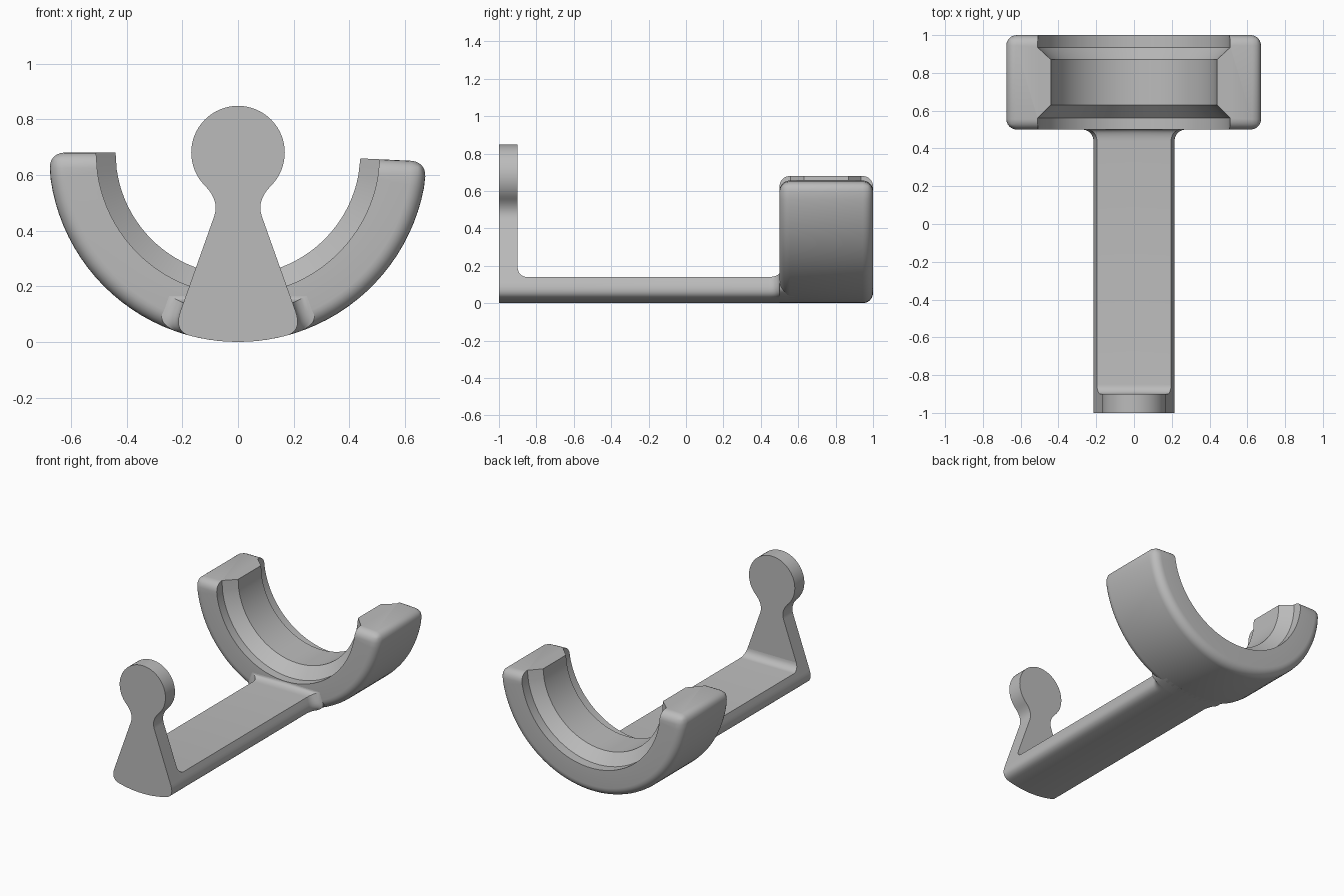
import bpy, bmesh
from math import sin, cos, pi, radians, sqrt, atan2
from mathutils import Vector

cube = bpy.data.objects.get("Cube")
if cube:
    bpy.data.objects.remove(cube)

R = 0.68          # outer radius of the cradle, also its centre height
TAPER = 0.356     # inward lean of the arm and plate sides

grey = bpy.data.materials.new("plain_grey")
grey.use_nodes = True
grey.diffuse_color = (0.5, 0.5, 0.5, 1)
grey.node_tree.nodes["Principled BSDF"].inputs["Base Color"].default_value = (0.5, 0.5, 0.5, 1)


def finish(bm, name):
    bmesh.ops.recalc_face_normals(bm, faces=bm.faces)
    mesh = bpy.data.meshes.new(name)
    bm.to_mesh(mesh)
    bm.free()
    obj = bpy.data.objects.new(name, mesh)
    bpy.context.collection.objects.link(obj)
    mesh.materials.append(grey)
    bpy.ops.object.select_all(action='DESELECT')
    obj.select_set(True)
    bpy.context.view_layer.objects.active = obj
    bpy.ops.object.shade_smooth_by_angle(angle=radians(32))


def loft(bm, rings):
    """Skin a list of closed point loops and cap both ends."""
    loops = [[bm.verts.new(p) for p in ring] for ring in rings]
    n = len(loops[0])
    for a, b in zip(loops, loops[1:]):
        for i in range(n):
            j = (i + 1) % n
            bm.faces.new((a[i], a[j], b[j], b[i]))
    bm.faces.new(loops[0])
    bm.faces.new(loops[-1][::-1])
    return loops


def bezier(points, steps):
    out = []
    for k in range(1, steps + 1):
        t = k / steps
        pts = [Vector(p) for p in points]
        while len(pts) > 1:
            pts = [a.lerp(b, t) for a, b in zip(pts, pts[1:])]
        out.append(tuple(pts[0]))
    return out


def arc_z(x):
    return R - sqrt(R * R - x * x)


def lower_half(flare=0.0):
    """Right half of the rounded foot section, from the bottom centre up."""
    x0 = 0.165 + flare
    pts = [(x0 * k / 6, arc_z(x0 * k / 6)) for k in range(7)]
    z0 = pts[-1][1]
    return pts + bezier([pts[-1], (0.234 + flare, z0 + 0.0136 + 0.3 * flare),
                         (0.207 + flare, 0.11)], 8)


def mirrored(half, y):
    """Close a half outline that starts on the centre line."""
    left = [(-x, z) for x, z in reversed(half) if x > 1e-5]
    return [(x, y, z) for x, z in half + left]


# Cradle: stepped section swept through half a turn
section = [(0.5, R), (0.5, 0.51), (0.56, 0.51), (0.63, 0.44),
           (0.87, 0.44), (0.935, 0.51), (1.0, 0.51), (1.0, R)]
start, end, lead = radians(180), radians(357.3), radians(8)
STEPS = 44
angles = [start] + [start + lead + (end - start - 2 * lead) * k / STEPS
                    for k in range(STEPS + 1)] + [end]
bm = bmesh.new()
loops = loft(bm, [[(r * cos(a), y, R + r * sin(a)) for y, r in section] for a in angles])
# Round the outer rims and the outer edges of both ends
pairs = [(a[i], b[i]) for a, b in zip(loops, loops[1:]) for i in (0, 7)]
pairs += [(tip[i], tip[j]) for tip in (loops[0], loops[-1]) for i, j in ((0, 1), (6, 7), (7, 0))]
bmesh.ops.bevel(bm, geom=[bm.edges.get(p) for p in pairs], offset=0.055,
                offset_type='OFFSET', segments=6, profile=0.5,
                affect='EDGES', clamp_overlap=False)
finish(bm, "cradle")

# Arm: filleted up to the end plate and flared into the cradle
stations = []
for k in range(7):
    t = k / 6 * pi / 2
    stations.append((-0.85 - 0.05 * cos(t), 0.0, 0.19 - 0.05 * sin(t)))
for k in range(8):
    t = k / 7 * pi / 2
    rise = 1 - cos(t)
    stations.append((0.44 + 0.06 * sin(t), 0.06 * rise, 0.14 + 0.025 * rise))
stations.append((0.58, 0.06, 0.165))
rings = []
for y, flare, top in stations:
    half = lower_half(flare) + [(0.207 + flare - TAPER * (top - 0.11), top), (0, top)]
    rings.append(mirrored(half, y))
bm = bmesh.new()
loft(bm, rings)
finish(bm, "arm")

# End plate: tapered foot, narrow neck and round head
HEAD_R, HEAD_Z = 0.168, 0.68
half = lower_half() + [(0.086, 0.45)]
half += bezier([(0.086, 0.45), (0.072, 0.49), (0.085, 0.527), (0.118, 0.56)], 10)
a0 = atan2(-0.12, 0.118)
for k in range(1, 25):
    a = a0 + (pi / 2 - a0) * k / 24
    half.append((HEAD_R * cos(a), HEAD_Z + HEAD_R * sin(a)))
bm = bmesh.new()
loft(bm, [mirrored(half, -1.0), mirrored(half, -0.9)])
finish(bm, "end_plate")
